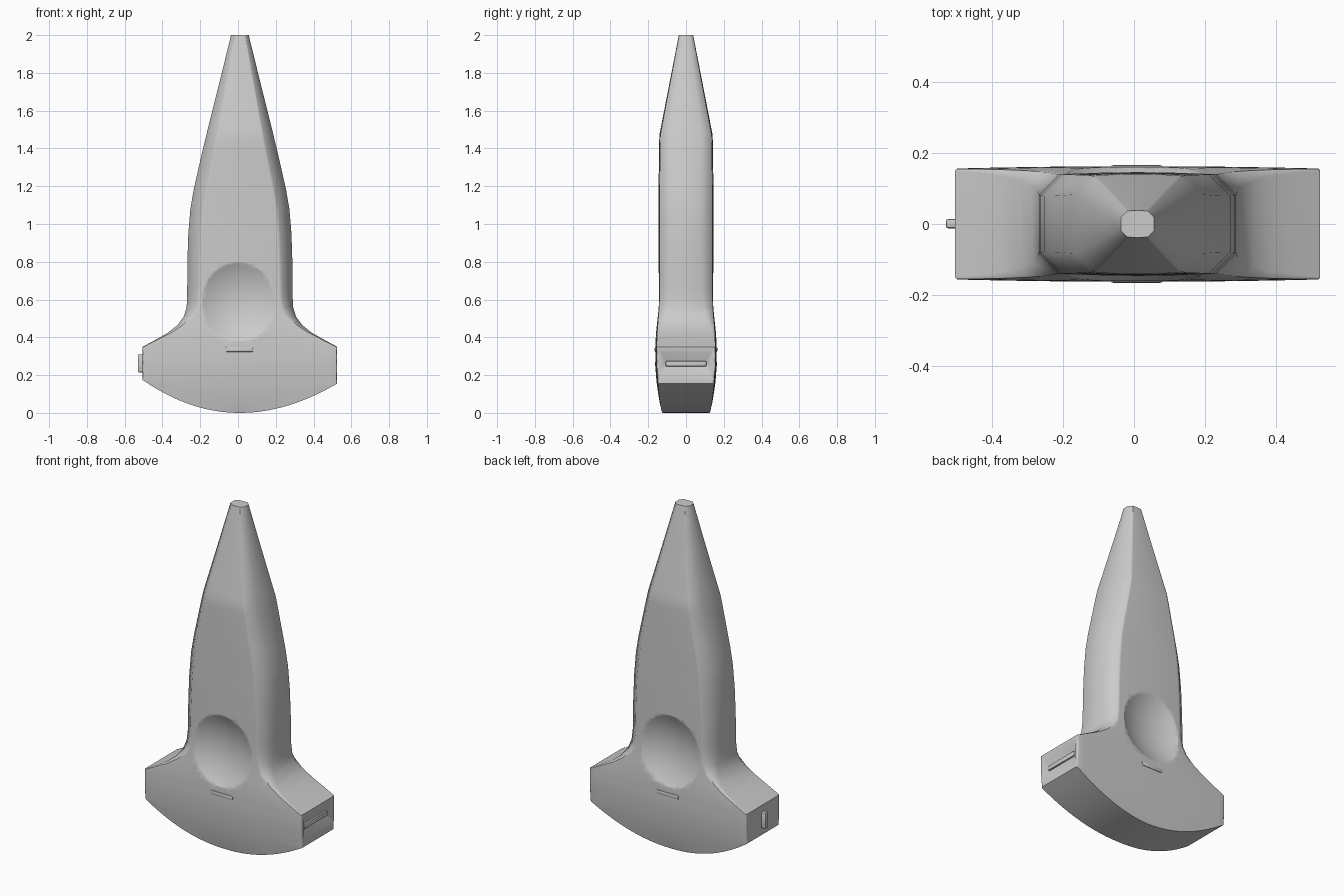
import bpy, bmesh
from mathutils import Matrix

if "Cube" in bpy.data.objects:
    bpy.data.objects.remove(bpy.data.objects["Cube"])

CX = 0.01          # the body sits slightly right of centre
N = 28             # columns across the front

# z, half width, half depth, corner chamfer
PROFILE = [
    (0.25, 0.515, 0.163, 0.006), (0.35, 0.515, 0.162, 0.006),
    (0.385, 0.45, 0.161, 0.010), (0.425, 0.38, 0.159, 0.018),
    (0.465, 0.33, 0.156, 0.028), (0.51, 0.297, 0.152, 0.040),
    (0.56, 0.282, 0.148, 0.05), (0.62, 0.279, 0.146, 0.055),
    (0.80, 0.278, 0.146, 0.058), (0.95, 0.273, 0.146, 0.06),
    (1.08, 0.262, 0.145, 0.06), (1.18, 0.245, 0.145, 0.06),
    (1.30, 0.218, 0.144, 0.058), (1.40, 0.195, 0.143, 0.055),
    (1.47, 0.178, 0.141, 0.052), (1.60, 0.146, 0.116, 0.045),
    (1.80, 0.096, 0.077, 0.032), (1.97, 0.054, 0.044, 0.02),
    (2.00, 0.047, 0.038, 0.018)]


def add_ring(bm, w, c, place):
    """One closed loop; place(x, u) gives z and half depth."""
    us = [-1 + 2 * i / N for i in range(N + 1)]
    cols = [(-w, -1, c)] + [(u * (w - c), u, 0) for u in us] + [(w, 1, c)]
    front, back = [], []
    for x, u, cut in cols:
        z, d = place(x, u)
        y = d * (1 - 0.04 * u * u) - cut
        front.append(bm.verts.new((x + CX, -y, z)))
        back.append(bm.verts.new((x + CX, y, z)))
    return front + back[::-1]


def cap(bm, ring):
    n = len(ring)
    for i in range(n // 2 - 1):
        bm.faces.new((ring[i], ring[i + 1], ring[n - 2 - i], ring[n - 1 - i]))


def new_object(name, bm):
    bmesh.ops.recalc_face_normals(bm, faces=bm.faces)
    me = bpy.data.meshes.new(name)
    bm.to_mesh(me)
    bm.free()
    ob = bpy.data.objects.new(name, me)
    bpy.context.collection.objects.link(ob)
    return ob


def box(name, lo, hi, bevel=0.0):
    bm = bmesh.new()
    bmesh.ops.create_cube(bm, size=1)
    for v in bm.verts:
        v.co = [a + (b - a) * (t + 0.5) for a, b, t in zip(lo, hi, v.co)]
    if bevel:
        bmesh.ops.bevel(bm, geom=bm.edges[:], offset=bevel, segments=2,
                        affect='EDGES', profile=0.5)
    return new_object(name, bm)


def smooth(ob, angle):
    bpy.ops.object.select_all(action='DESELECT')
    ob.select_set(True)
    bpy.context.view_layer.objects.active = ob
    bpy.ops.object.shade_smooth_by_angle(angle=angle)


# Body: curved scanning face, head, shoulders and tapering handle in one loft
bm = bmesh.new()
rings = []
for s in (0, 0.33, 0.67, 1):
    def place(x, u, s=s):
        t = x / 0.515
        edge = 0.165 - 0.01 * t
        z = 0.165 * t * t - 0.01 * t * t * t
        z += (edge - z) * s
        return z, 0.125 + 0.031 * max(0, z / 0.165) ** 0.7
    rings.append(add_ring(bm, 0.515, 0.006, place))
prev = None
for row in PROFILE:
    steps = 1
    if prev:
        steps = max(1, round((row[0] - prev[0]) / 0.045))
    for k in range(1, steps + 1):
        f = k / steps
        z, w, d, c = [a + (b - a) * f for a, b in zip(prev or row, row)]
        rings.append(add_ring(bm, w, c, lambda x, u, z=z, d=d: (z, d)))
    prev = row
for a, b in zip(rings, rings[1:]):
    for i in range(len(a)):
        j = (i + 1) % len(a)
        bm.faces.new((a[i], a[j], b[j], b[i]))
cap(bm, rings[0])
cap(bm, rings[-1])
bmesh.ops.remove_doubles(bm, verts=bm.verts, dist=0.0004)
bmesh.ops.dissolve_degenerate(bm, edges=bm.edges, dist=0.0001)
body = new_object("probe_body", bm)

# Cutters: thumb dimples front and back, funnel recess in the right end
cutters = []
for side in (-1, 1):
    bm = bmesh.new()
    bmesh.ops.create_uvsphere(bm, u_segments=96, v_segments=64, radius=0.425,
                              matrix=Matrix.Translation((0, side * 0.523, 0.6)))
    cutters.append(new_object("dimple_cutter", bm))
funnel = box("recess_cutter", (0.503, -0.11, 0.24), (0.545, 0.11, 0.28))
for v in funnel.data.vertices:
    if v.co.x > 0.52:
        v.co.y *= 1.4
        v.co.z = 0.26 + (v.co.z - 0.26) * 4.5
cutters.append(funnel)
for cutter in cutters:
    cutter.hide_render = True
    mod = body.modifiers.new("cut", 'BOOLEAN')
    mod.operation = 'DIFFERENCE'
    mod.solver = 'EXACT'
    mod.object = cutter
bpy.context.view_layer.objects.active = body
for mod in list(body.modifiers):
    bpy.ops.object.modifier_apply(modifier=mod.name)
for cutter in cutters:
    bpy.data.objects.remove(cutter)
smooth(body, 0.84)
weighted = body.modifiers.new("weighted", 'WEIGHTED_NORMAL')
weighted.keep_sharp = True

# Slot bar in the right recess, orientation marker on the left end
smooth(box("slot_bar", (0.495, -0.108, 0.246), (0.513, 0.108, 0.274), 0.004), 0.6)
smooth(box("orientation_marker", (-0.53, -0.012, 0.215), (-0.49, 0.014, 0.31), 0.005), 0.6)

# Small tabs below the dimples
for side, label in ((-1, "front"), (1, "back")):
    y = sorted((side * 0.14, side * 0.166))
    smooth(box(label + "_tab", (-0.065, y[0], 0.322), (0.08, y[1], 0.347), 0.006), 0.6)
